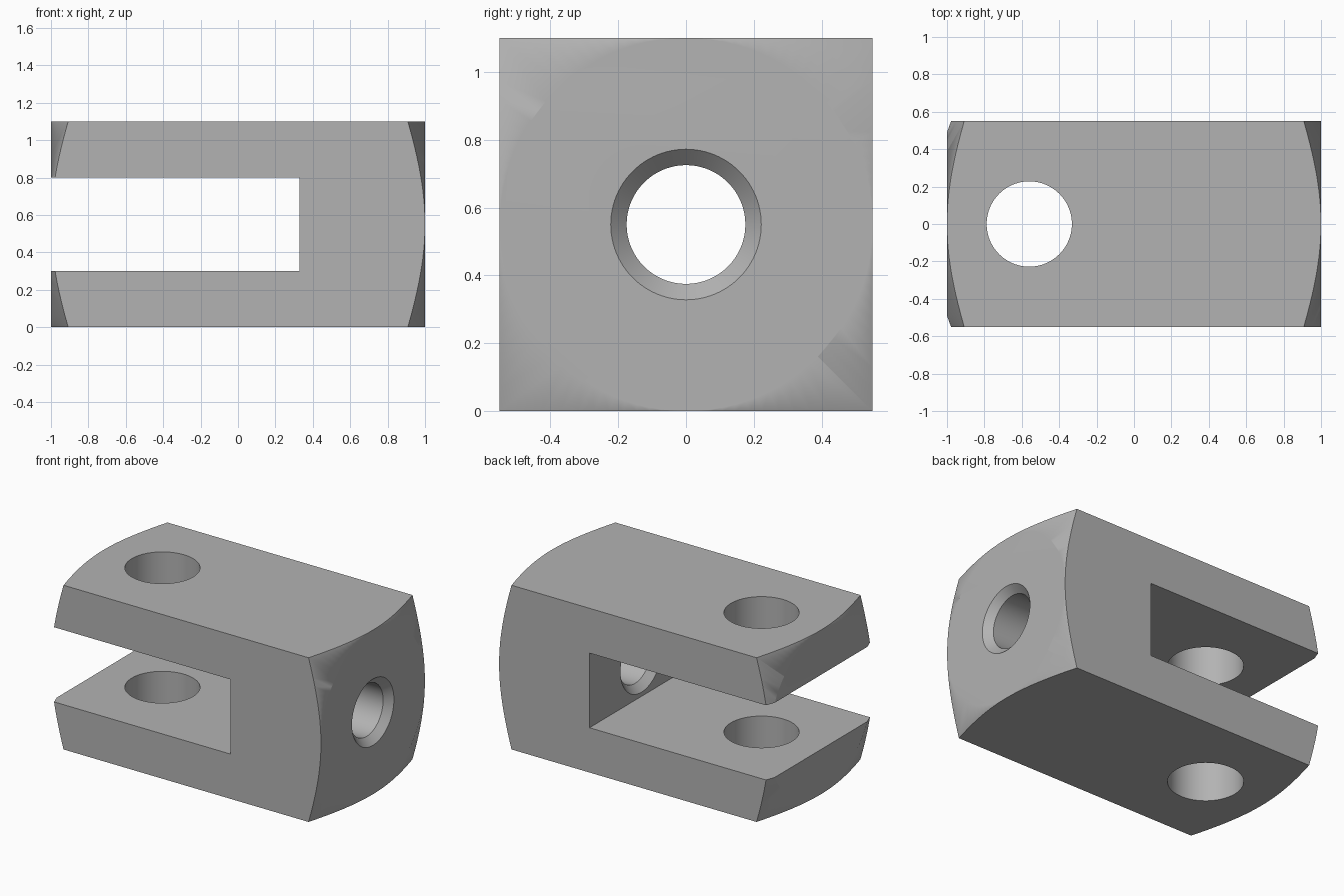
import bpy, bmesh, math
from mathutils import Matrix, Vector

if "Cube" in bpy.data.objects:
    bpy.data.objects.remove(bpy.data.objects["Cube"])

SIDE = 1.10                # square section of the bar
HALF = SIDE / 2
HOLE, RIM = 0.175, 0.222   # threaded hole and its countersink
FACE_IN = 0.33             # floor of the slot

steel = bpy.data.materials.new("grey_steel")
steel.use_nodes = True
grey = (0.45, 0.45, 0.45, 1)
steel.diffuse_color = grey
steel.node_tree.nodes["Principled BSDF"].inputs["Base Color"].default_value = grey


def make_object(name, bm):
    bmesh.ops.recalc_face_normals(bm, faces=bm.faces)
    mesh = bpy.data.meshes.new(name)
    bm.to_mesh(mesh)
    bm.free()
    mesh.materials.append(steel)
    obj = bpy.data.objects.new(name, mesh)
    bpy.context.collection.objects.link(obj)
    return obj


def box(name, low, high):
    low, high = Vector(low), Vector(high)
    bm = bmesh.new()
    bmesh.ops.create_cube(bm, size=1)
    bmesh.ops.scale(bm, vec=high - low, verts=bm.verts)
    bmesh.ops.translate(bm, vec=(low + high) / 2, verts=bm.verts)
    return make_object(name, bm)


def turned(name, profile, matrix, segments=96):
    """Solid of revolution from (position, radius) pairs, along local z."""
    bm = bmesh.new()
    rings = []
    for pos, radius in profile:
        angles = [2 * math.pi * i / segments for i in range(segments)]
        rings.append([bm.verts.new((radius * math.cos(a), radius * math.sin(a), pos))
                      for a in angles])
    for a, b in zip(rings, rings[1:]):
        for i in range(segments):
            j = (i + 1) % segments
            bm.faces.new((a[i], a[j], b[j], b[i]))
    bm.faces.new(rings[0])
    bm.faces.new(rings[-1])
    bm.transform(matrix)
    return make_object(name, bm)


def combine(target, tool, operation):
    mod = target.modifiers.new("shape", 'BOOLEAN')
    mod.operation, mod.solver, mod.object = operation, 'EXACT', tool
    bpy.context.view_layer.objects.active = target
    bpy.ops.object.modifier_apply(modifier=mod.name)
    bpy.data.objects.remove(tool)


along_x = Matrix.Translation((0, 0, HALF)) @ Matrix.Rotation(math.pi / 2, 4, 'Y')

# Square bar with both ends turned to a shallow cone
fork = box("clevis_fork", (-1, -HALF, 0), (1, HALF, SIDE))
slope = 0.092 / (HALF * math.sqrt(2) - HALF)
wide = 0.9
drop = 1 - (wide - HALF) * slope
combine(fork, turned("end_cone_cutter",
                     [(-1, HALF), (-drop, wide), (drop, wide), (1, HALF)],
                     along_x), 'INTERSECT')

# Slot between the two prongs
combine(fork, box("slot_cutter", (-1.2, -1, 0.30), (FACE_IN, 1, 0.80)), 'DIFFERENCE')

# Pin hole through both prongs
combine(fork, turned("pin_hole_cutter", [(-0.2, 0.228), (1.3, 0.228)],
                     Matrix.Translation((-0.56, 0, 0))), 'DIFFERENCE')

# Rod hole along the bar, countersunk at both ends
sink = RIM - HOLE
combine(fork, turned("rod_hole_cutter",
                     [(FACE_IN - 0.1, RIM), (FACE_IN, RIM), (FACE_IN + sink, HOLE),
                      (1 - sink, HOLE), (1, RIM), (1.1, RIM)],
                     along_x), 'DIFFERENCE')

# Smooth curved walls, crisp edges
bpy.ops.object.select_all(action='DESELECT')
fork.select_set(True)
bpy.context.view_layer.objects.active = fork
bpy.ops.object.shade_smooth_by_angle(angle=math.radians(30))
weighted = fork.modifiers.new("even_shading", 'WEIGHTED_NORMAL')
weighted.keep_sharp = True
